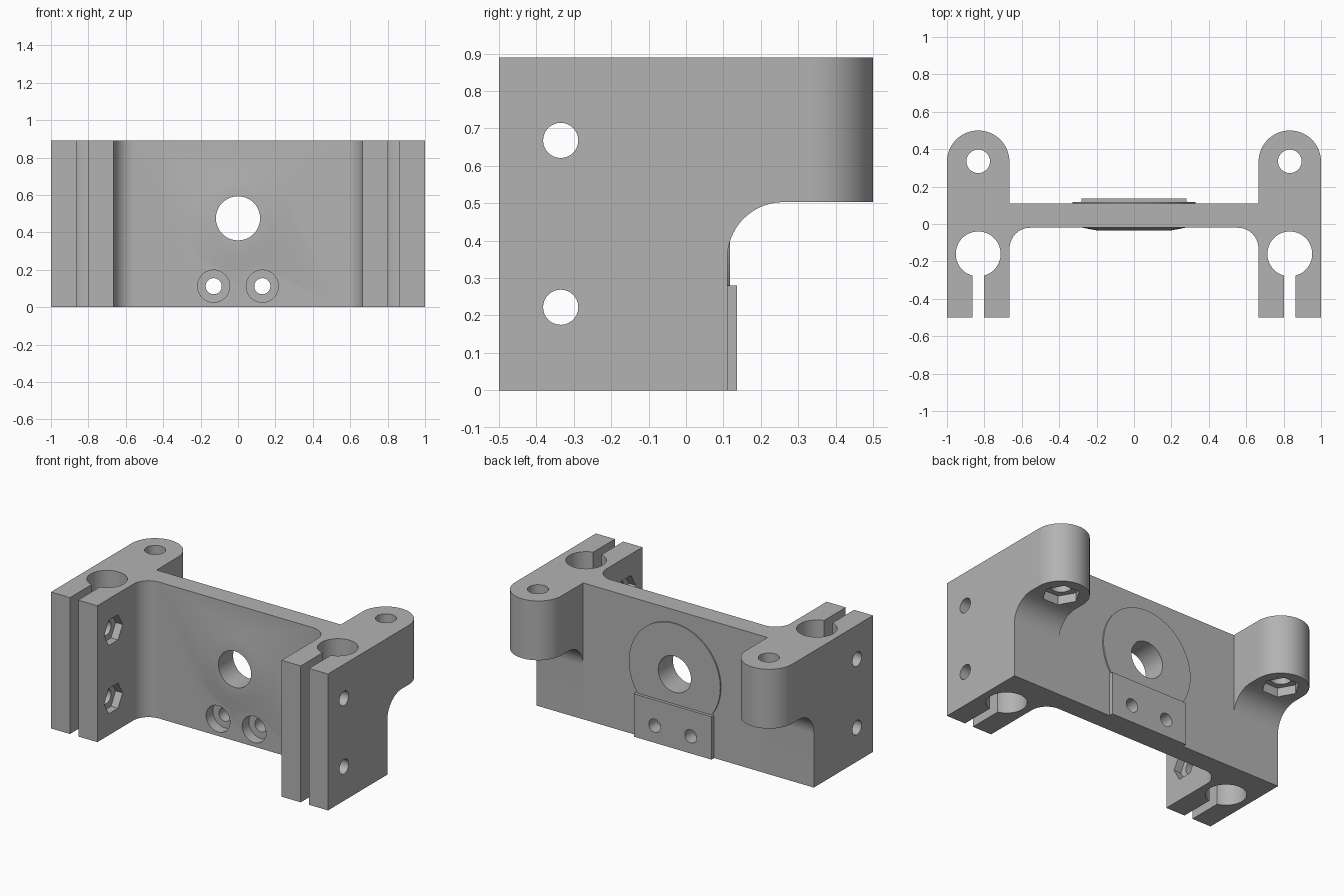
import bpy
import bmesh
from math import sin, cos, radians, pi, asin, degrees
from mathutils import Matrix, Vector

old = bpy.data.objects.get("Cube")
if old:
    bpy.data.objects.remove(old, do_unlink=True)

HEIGHT = 0.89
ARM_X = 0.833        # centre line of each side arm
INNER = 0.665        # inner face of each side arm
WEB_FRONT, WEB_BACK = -0.02, 0.11

grey = bpy.data.materials.new("plain grey")
grey.use_nodes = True
colour = (0.45, 0.45, 0.45, 1)
grey.diffuse_color = colour
grey.node_tree.nodes["Principled BSDF"].inputs["Base Color"].default_value = colour


def arc(cx, cy, r, start, end, steps=24):
    angles = [radians(start + (end - start) * i / steps) for i in range(steps + 1)]
    return [(cx + r * cos(a), cy + r * sin(a)) for a in angles]


def make_object(name, bm):
    bmesh.ops.recalc_face_normals(bm, faces=bm.faces)
    mesh = bpy.data.meshes.new(name)
    bm.to_mesh(mesh)
    bm.free()
    mesh.materials.append(grey)
    obj = bpy.data.objects.new(name, mesh)
    bpy.context.collection.objects.link(obj)
    return obj


def prism(name, points, extrude):
    """Extrude a closed loop of 3D points along a vector."""
    bm = bmesh.new()
    face = bm.faces.new([bm.verts.new(p) for p in points])
    new = bmesh.ops.extrude_face_region(bm, geom=[face])["geom"]
    moved = [v for v in new if isinstance(v, bmesh.types.BMVert)]
    bmesh.ops.translate(bm, verts=moved, vec=extrude)
    return make_object(name, bm)


def cylinder(name, start, end, r, sides=48, r_end=None):
    """Cylinder, cone or hexagonal bar between two points."""
    a, b = Vector(start), Vector(end)
    turn = (b - a).to_track_quat("Z", "Y").to_matrix().to_4x4()
    bm = bmesh.new()
    bmesh.ops.create_cone(bm, cap_ends=True, segments=sides, radius1=r,
                          radius2=r if r_end is None else r_end, depth=(b - a).length,
                          matrix=Matrix.Translation((a + b) / 2) @ turn)
    return make_object(name, bm)


def hexagon(name, centre, axis, r, depth):
    """Hexagonal nut pocket with two flats level with the x or y direction."""
    pts = []
    for i in range(6):
        u, v = r * cos(i * pi / 3), r * sin(i * pi / 3)
        pts.append(Vector(centre) + (Vector((0, u, v)) if axis == "x" else Vector((u, v, 0))))
    return prism(name, pts, Vector((depth, 0, 0)) if axis == "x" else Vector((0, 0, depth)))


def combine(target, tool, operation):
    mod = target.modifiers.new(tool.name, "BOOLEAN")
    mod.operation = operation
    mod.solver = "EXACT"
    mod.object = tool
    bpy.context.view_layer.objects.active = target
    bpy.ops.object.modifier_apply(modifier=mod.name)
    bpy.data.objects.remove(tool, do_unlink=True)


# Plan outline: web, filleted corners, split clamp bores and rounded rear lugs
slot = 0.03
bore_r = 0.12
gap = degrees(asin(slot / bore_r))
half = arc(INNER - 0.11, WEB_FRONT - 0.11, 0.11, 90, 0, 16)
half += [(INNER, -0.5), (ARM_X - slot, -0.5)]
half += arc(ARM_X, -0.16, bore_r, 270 - gap, -90 + gap, 48)
half += [(ARM_X + slot, -0.5), (1, -0.5)]
half += arc(ARM_X, 0.333, 0.167, 0, 180, 32)
half += [(INNER, WEB_BACK)]
outline = half + [(-x, y) for x, y in reversed(half)]
body = prism("bracket_body", [(x, y, 0) for x, y in outline], Vector((0, 0, HEIGHT)))

# Undercut that leaves the rear lugs hanging above a curved shoulder
cut_y = WEB_BACK + 0.0005
under = [(cut_y, -0.1)] + arc(cut_y + 0.15, 0.353, 0.15, 180, 90, 20) + [(0.7, 0.503), (0.7, -0.1)]
combine(body, prism("undercut", [(-1.2, y, z) for y, z in under], Vector((2.4, 0, 0))), "DIFFERENCE")

# Raised seats around the central bore, and the rear mounting pad
MID_Z = 0.475
combine(body, cylinder("rear_seat", (0, 0.05, MID_Z), (0, 0.118, MID_Z), 0.33, 96), "UNION")
combine(body, cylinder("front_seat", (0, WEB_FRONT + 0.003, MID_Z), (0, -0.034, MID_Z),
                       0.29, 64, 0.2), "UNION")
pad = [(-0.28, 0.06, 0), (0.28, 0.06, 0), (0.28, 0.137, 0), (-0.28, 0.137, 0)]
combine(body, prism("rear_pad", pad, Vector((0, 0, 0.28))), "UNION")

# Central bore
combine(body, cylinder("bore", (0, -0.3, MID_Z), (0, 0.3, MID_Z), 0.118, 64), "DIFFERENCE")

for side in (-1, 1):
    # Counterbored screw holes through the pad
    x = side * 0.13
    combine(body, cylinder("screw", (x, -0.3, 0.112), (x, 0.3, 0.112), 0.043, 32), "DIFFERENCE")
    combine(body, cylinder("counterbore", (x, -0.3, 0.112), (x, 0.05, 0.112), 0.086, 48), "DIFFERENCE")

    # Vertical lug hole with a nut pocket underneath
    x = side * ARM_X
    combine(body, cylinder("lug_hole", (x, 0.335, 0.4), (x, 0.335, 1), 0.063, 32), "DIFFERENCE")
    combine(body, hexagon("lug_nut", (x, 0.335, 0.45), "z", 0.112, 0.11), "DIFFERENCE")

    # Clamp screw holes with nut pockets on the inner faces
    for z in (0.222, 0.668):
        combine(body, cylinder("clamp_hole", (side * 0.6, -0.335, z), (side * 1.1, -0.335, z),
                               0.047, 32), "DIFFERENCE")
        combine(body, hexagon("clamp_nut", (side * 0.62, -0.335, z), "x", 0.095, side * 0.095),
                "DIFFERENCE")

# Smooth curved walls, crisp edges
bpy.ops.object.select_all(action="DESELECT")
body.select_set(True)
bpy.context.view_layer.objects.active = body
bpy.ops.object.shade_smooth_by_angle(angle=radians(30))
